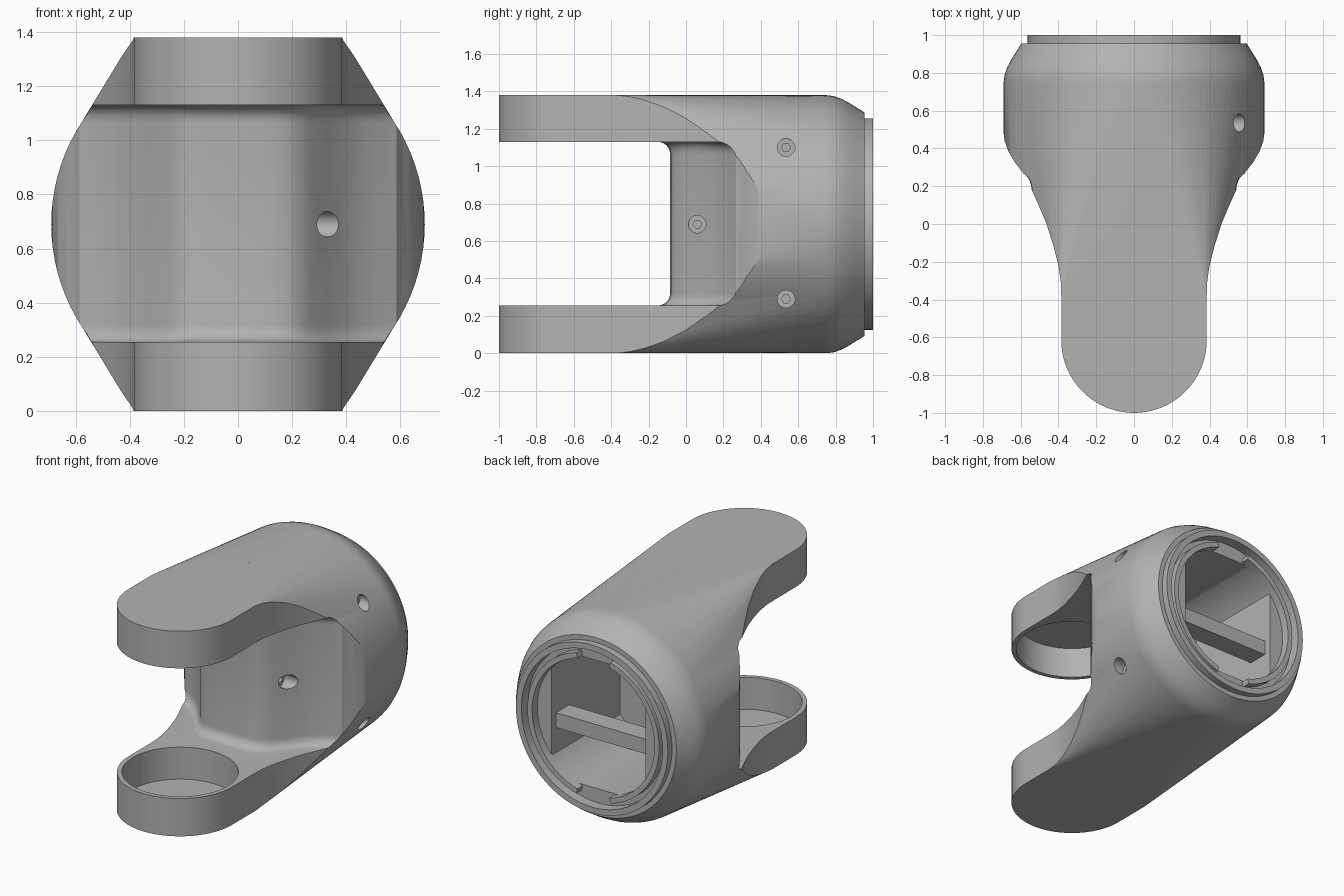
import bpy, bmesh, math
from mathutils import Matrix

cube = bpy.data.objects.get("Cube")
if cube:
    bpy.data.objects.remove(cube, do_unlink=True)

MID = 0.69      # height of the body axis, also the body radius
ARM = 0.385     # half width of a fork arm
ARM_Y = -0.615  # centre of the round arm ends

grey = bpy.data.materials.new("plain grey")
grey.use_nodes = True
colour = (0.45, 0.45, 0.45, 1)
grey.diffuse_color = colour
grey.node_tree.nodes["Principled BSDF"].inputs["Base Color"].default_value = colour


def finish(bm, name):
    bmesh.ops.recalc_face_normals(bm, faces=bm.faces)
    mesh = bpy.data.meshes.new(name)
    bm.to_mesh(mesh)
    bm.free()
    mesh.materials.append(grey)
    obj = bpy.data.objects.new(name, mesh)
    bpy.context.collection.objects.link(obj)
    return obj


def stack(name, rings, closed=False):
    """Skin a list of matching point loops, capped unless closed on itself."""
    bm = bmesh.new()
    loops = [[bm.verts.new(p) for p in ring] for ring in rings]
    n = len(loops[0])
    pairs = list(zip(loops, loops[1:]))
    if closed:
        pairs.append((loops[-1], loops[0]))
    for a, b in pairs:
        for i in range(n):
            j = (i + 1) % n
            bm.faces.new((a[i], a[j], b[j], b[i]))
    if not closed:
        bm.faces.new(loops[0])
        bm.faces.new(loops[-1])
    return finish(bm, name)


def circle(y, r, n=96):
    return [(r * math.sin(2 * math.pi * i / n), y,
             MID + r * math.cos(2 * math.pi * i / n)) for i in range(n)]


def revolve(name, profile):
    return stack(name, [circle(y, r) for y, r in profile])


def rod(name, axis, centre, r, length, sides=48):
    bm = bmesh.new()
    rot = Matrix.Rotation(math.pi / 2, 4, 'Y') if axis == 'X' else Matrix()
    bmesh.ops.create_cone(bm, cap_ends=True, segments=sides, radius1=r, radius2=r,
                          depth=length, matrix=Matrix.Translation(centre) @ rot)
    return finish(bm, name)


def box(name, lo, hi):
    bm = bmesh.new()
    bmesh.ops.create_cube(bm, size=1)
    for v in bm.verts:
        v.co = [lo[k] + (v.co[k] + 0.5) * (hi[k] - lo[k]) for k in range(3)]
    return finish(bm, name)


def combine(obj, tool, operation):
    """Apply a boolean and delete the helper."""
    tool.hide_render = True
    mod = obj.modifiers.new("combine", 'BOOLEAN')
    mod.object, mod.operation, mod.solver = tool, operation, 'EXACT'
    bpy.context.view_layer.update()
    mesh = bpy.data.meshes.new_from_object(
        obj.evaluated_get(bpy.context.evaluated_depsgraph_get()))
    obj.modifiers.clear()
    obj.data = mesh
    bpy.data.objects.remove(tool, do_unlink=True)


def mirrored(half):
    """Close a right-hand plan outline with its mirror image."""
    return half + [(-x, y) for x, y in reversed(half) if x > 1e-6]


# Tapering shell: hull from a round section to the square arm section
bm = bmesh.new()
hr = MID - 0.0005
pts = circle(0.75, hr)
pts += [(sx * (ARM + 0.003), y, MID + sz * hr)
        for sx in (-1, 1) for sz in (-1, 1) for y in (-1.1, -0.38)]
for p in pts:
    bm.verts.new(p)
hull = bmesh.ops.convex_hull(bm, input=bm.verts)
junk = {g for g in hull["geom_interior"] + hull["geom_unused"]
        if isinstance(g, bmesh.types.BMVert)}
bmesh.ops.delete(bm, geom=list(junk), context='VERTS')
bmesh.ops.dissolve_limit(bm, angle_limit=0.001, verts=bm.verts, edges=bm.edges)
body = finish(bm, "fork_body")

# Round barrel with tapered back and stepped lip
barrel = revolve("barrel", [(0.12, 0.69), (0.75, 0.69), (0.79, 0.685), (0.83, 0.671),
                            (0.87, 0.65), (0.91, 0.625), (0.955, 0.597),
                            (0.955, 0.565), (1.0, 0.565)])
combine(body, barrel, 'UNION')

# Plan outline: wide body, waist and round arm end
plan = [(0.8, 1.1), (0.8, 0.6), (0.695, 0.52), (0.685, 0.44), (0.665, 0.385),
        (0.63, 0.325), (0.59, 0.275), (0.55, 0.2), (0.505, 0.1), (0.463, 0),
        (0.425, -0.12), (0.4, -0.22), (0.388, -0.3), (ARM, -0.38)]
plan += [(ARM * math.cos(a), ARM_Y - ARM * math.sin(a))
         for a in (math.pi / 2 * i / 20 for i in range(20))]
plan.append((0, -1.0))
outline = stack("outline", [[(x, y, z) for x, y in mirrored(plan)] for z in (-0.2, 1.6)])
combine(body, outline, 'INTERSECT')

# Slot between the arms, leaving a rounded web with filleted corners
web = [(0.1, -0.085), (0.17, -0.08), (0.22, -0.06), (0.265, -0.02), (0.33, 0.06),
       (0.4, 0.14), (0.46, 0.19), (0.53, 0.235), (0.6, 0.275), (0.95, 0.3), (0.95, -1.3)]
low, high, fil = 0.255, 1.13, 0.065
steps = [(fil * (1 - math.cos(a)), fil * (1 - math.sin(a)))
         for a in (math.pi / 2 * i / 6 for i in range(7))]
levels = [(low + dz, dy) for dz, dy in steps]
levels += [(high - dz, dy) for dz, dy in reversed(steps)]
slot = stack("slot", [[(x, y - dy, z) for x, y in mirrored(web)] for z, dy in levels])
combine(body, slot, 'DIFFERENCE')

# Round pockets in the facing sides of both arms
for z0, z1 in ((0.04, 0.4), (1.0, 1.34)):
    combine(body, rod("pocket", 'Z', (0, ARM_Y, (z0 + z1) / 2), 0.355, z1 - z0, 96),
            'DIFFERENCE')

# Back socket recess and squared cavity
combine(body, revolve("recess", [(0.93, 0.525), (1.1, 0.525)]), 'DIFFERENCE')
cavity = box("cavity", (-0.35, 0.2, MID - 0.43), (0.35, 1.1, MID + 0.43))
combine(cavity, revolve("bore", [(0.1, 0.46), (1.2, 0.46)]), 'INTERSECT')
combine(body, cavity, 'DIFFERENCE')

# Screw holes with a hexagonal socket at the bottom
for x, y, z in ((0.27, 0.06, 0.69), (0.5, 0.535, 1.10), (0.5, 0.535, 0.29)):
    combine(body, rod("screw_hole", 'X', (x + 0.25, y, z), 0.047, 0.5), 'DIFFERENCE')
    combine(body, rod("hex_socket", 'X', (x, y, z), 0.024, 0.08, 6), 'DIFFERENCE')

# Curved locking rails inside the lip, open at top and bottom
rails = []
for side, name in ((1, "left_locking_rail"), (-1, "right_locking_rail")):
    rings = []
    for i in range(41):
        a = math.radians(-75 + 150 * i / 40)
        rings.append([(side * r * math.cos(a), y, MID + r * math.sin(a))
                      for r, y in ((0.455, 0.92), (0.49, 0.92), (0.49, 0.985), (0.455, 0.985))])
    rails.append(stack(name, rings))

# Cross bar over the cavity
bar = box("cross_bar", (-0.36, 0.74, 0.56), (0.36, 0.88, 0.66))

bpy.ops.object.select_all(action='DESELECT')
for obj in [body, bar] + rails:
    obj.select_set(True)
bpy.context.view_layer.objects.active = body
bpy.ops.object.shade_smooth_by_angle(angle=math.radians(25))
